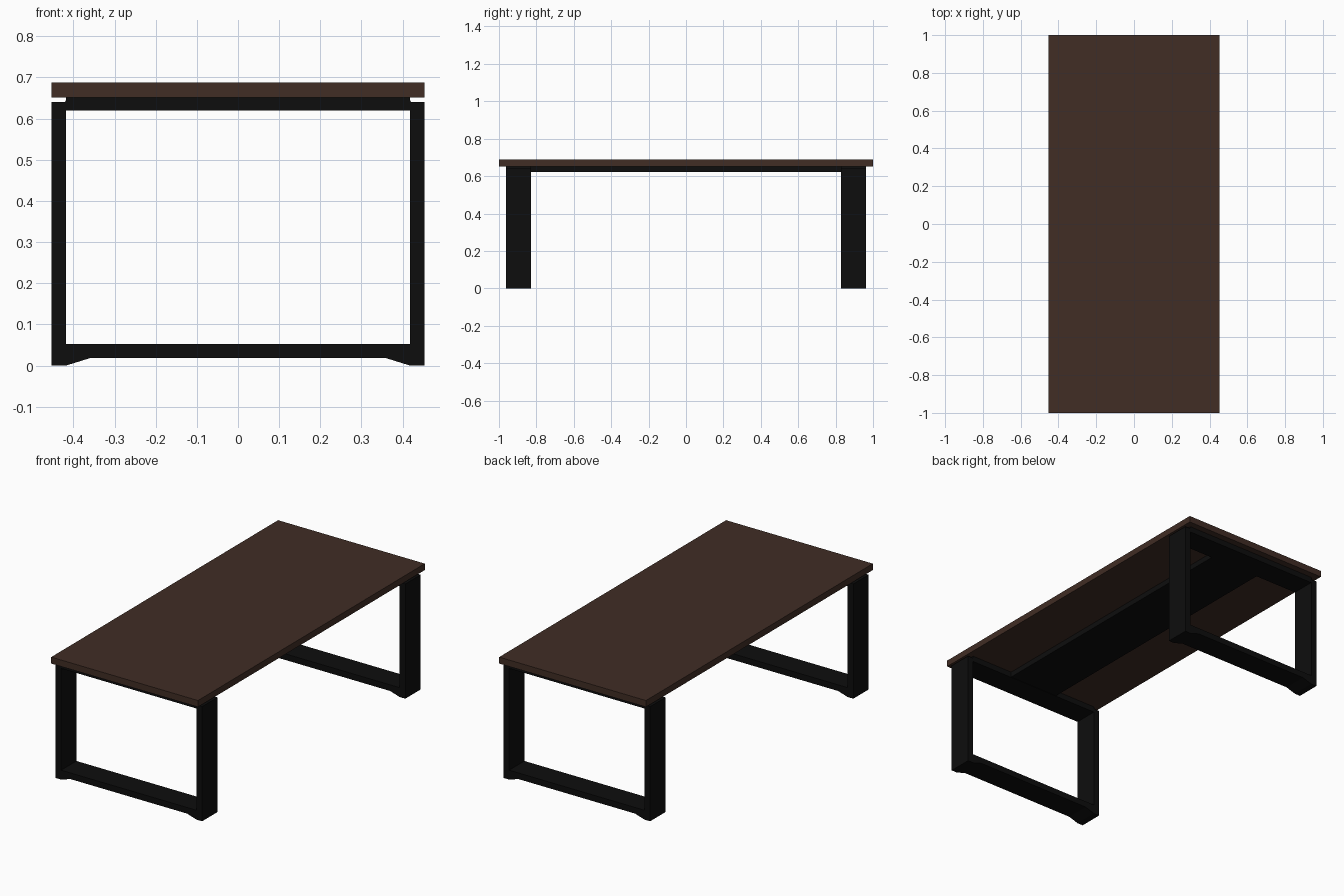
import bpy
import bmesh

if "Cube" in bpy.data.objects:
    bpy.data.objects.remove(bpy.data.objects["Cube"])


def material(name, rgb):
    m = bpy.data.materials.new(name)
    m.diffuse_color = (*rgb, 1)
    m.use_nodes = True
    m.node_tree.nodes["Principled BSDF"].inputs["Base Color"].default_value = m.diffuse_color
    return m


WOOD = material("dark brown wood", (0.052, 0.026, 0.018))
METAL = material("black metal", (0.004, 0.004, 0.004))


def add_object(name, bm, mat):
    bmesh.ops.recalc_face_normals(bm, faces=bm.faces)
    mesh = bpy.data.meshes.new(name)
    bm.to_mesh(mesh)
    bm.free()
    mesh.materials.append(mat)
    obj = bpy.data.objects.new(name, mesh)
    bpy.context.collection.objects.link(obj)
    return obj


def box(name, size, z0, z1, mat):
    bm = bmesh.new()
    bmesh.ops.create_cube(bm, size=1)
    bmesh.ops.scale(bm, vec=(size[0], size[1], z1 - z0), verts=bm.verts)
    bmesh.ops.translate(bm, vec=(0, 0, (z0 + z1) / 2), verts=bm.verts)
    return add_object(name, bm, mat)


# Half outline of a leg frame: raised foot, post, notch under the top, top rail
HALF = [(0, .018), (.36, .018), (.418, 0), (.453, 0), (.453, .64),
        (.423, .64), (.4195, .6415), (.418, .645), (.418, .652), (0, .652),
        (0, .62), (.418, .62), (.418, .052), (0, .052)]


def leg_frame(name, y0, y1):
    bm = bmesh.new()
    face = bm.faces.new([bm.verts.new((x, y0, z)) for x, z in HALF])
    ext = bmesh.ops.extrude_face_region(bm, geom=[face], use_keep_orig=True)
    verts = [v for v in ext["geom"] if isinstance(v, bmesh.types.BMVert)]
    bmesh.ops.translate(bm, vec=(0, y1 - y0, 0), verts=verts)
    bmesh.ops.recalc_face_normals(bm, faces=bm.faces)
    # open the centre seam, then mirror across it
    seam = [f for f in bm.faces if all(abs(v.co.x) < 1e-5 for v in f.verts)]
    bmesh.ops.delete(bm, geom=seam, context='FACES')
    bmesh.ops.mirror(bm, geom=bm.verts[:] + bm.edges[:] + bm.faces[:],
                     axis='X', merge_dist=1e-4)
    return add_object(name, bm, METAL)


# Table top
box("table_top", (0.906, 2.0), 0.652, 0.688, WOOD)

# End frames
leg_frame("front_leg_frame", -0.963, -0.828)
leg_frame("back_leg_frame", 0.828, 0.963)

# Wide beam joining the frames below the top
box("centre_beam", (0.31, 1.656), 0.622, 0.652, METAL)
